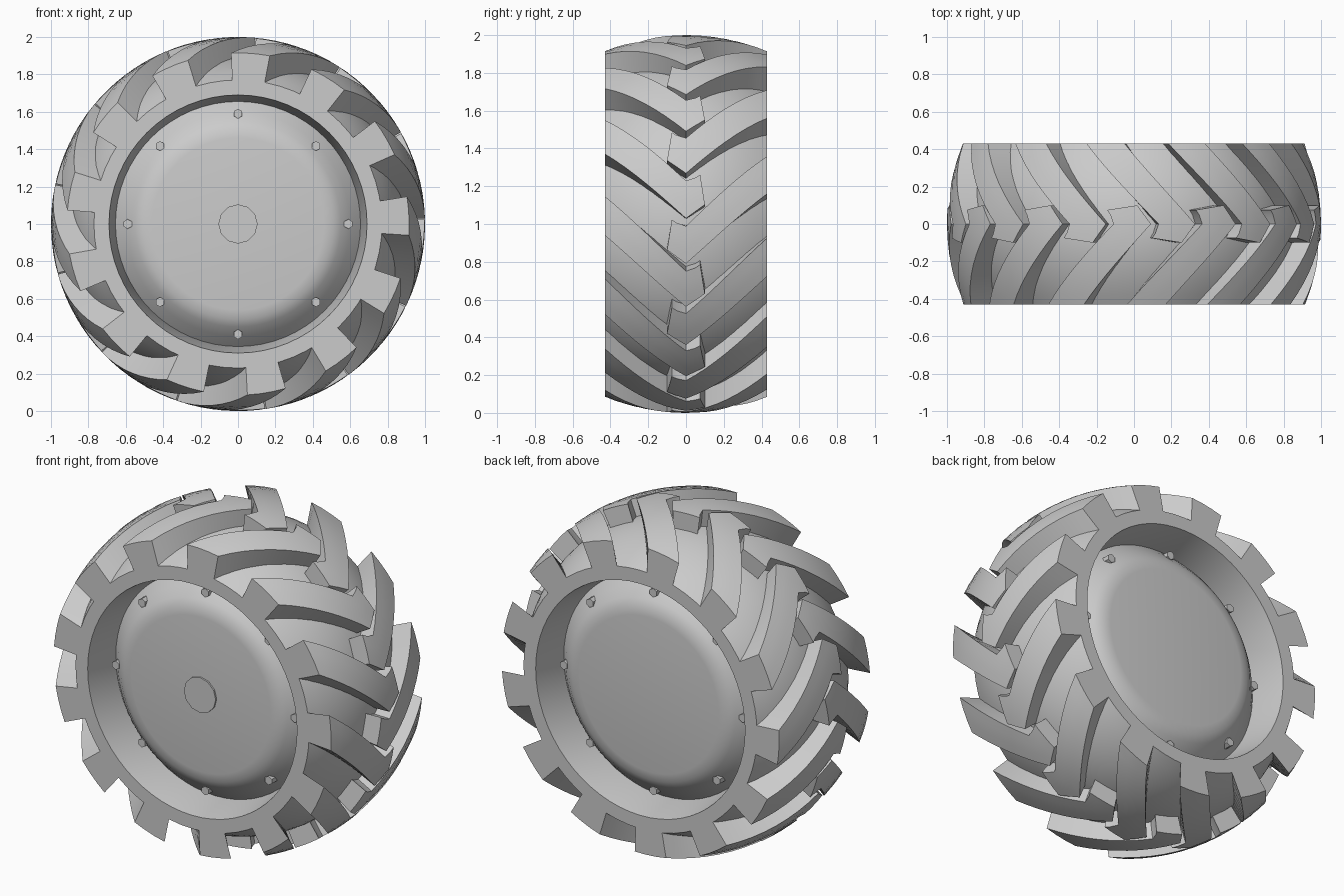
import bpy, bmesh, math
from mathutils import Matrix, Vector

cube = bpy.data.objects.get("Cube")
if cube:
    bpy.data.objects.remove(cube, do_unlink=True)

HALF = 0.43      # half the tyre width
LUGS = 13        # lugs on each side
STEP = 2 * math.pi / LUGS

grey = bpy.data.materials.new("light grey")
grey.use_nodes = True
grey.diffuse_color = (0.6, 0.6, 0.6, 1)
grey.node_tree.nodes["Principled BSDF"].inputs["Base Color"].default_value = (0.6, 0.6, 0.6, 1)


def wheel_point(r, y, a):
    """Point at radius r, a clockwise from the top as seen from the front."""
    return Vector((r * math.sin(a), y, 1 + r * math.cos(a)))


def finish(bm, name, angle=35):
    bmesh.ops.recalc_face_normals(bm, faces=bm.faces)
    mesh = bpy.data.meshes.new(name)
    bm.to_mesh(mesh)
    bm.free()
    ob = bpy.data.objects.new(name, mesh)
    bpy.context.collection.objects.link(ob)
    mesh.materials.append(grey)
    bpy.ops.object.select_all(action="DESELECT")
    ob.select_set(True)
    bpy.context.view_layer.objects.active = ob
    bpy.ops.object.shade_smooth_by_angle(angle=math.radians(angle))
    return ob


def lathe(name, profile, closed, sides=64, angle=35):
    """Spin a (radius, y) profile around the axle; radius 0 makes a pole."""
    bm = bmesh.new()
    rings = []
    for r, y in profile:
        if r == 0:
            rings.append([bm.verts.new((0, y, 1))] * sides)
        else:
            rings.append([bm.verts.new(wheel_point(r, y, 2 * math.pi * i / sides)) for i in range(sides)])
    pairs = list(zip(rings, rings[1:]))
    if closed:
        pairs.append((rings[-1], rings[0]))
    for a, b in pairs:
        for i in range(sides):
            j = (i + 1) % sides
            corners = list(dict.fromkeys((a[i], a[j], b[j], b[i])))
            bm.faces.new(corners)
    return finish(bm, name, angle)


def carcass(y):
    return 0.90 - 0.13 * (y / HALF) ** 2


def crown(y):
    return 1.0 - 0.085 * (y / HALF) ** 2


# Tyre body with flat sidewalls and a tapering opening
tread = [(carcass(HALF * k / 8), HALF * k / 8) for k in range(-8, 9)]
lathe("tyre_body", tread + [(0.69, HALF), (0.655, 0.22), (0.655, -0.22), (0.69, -HALF)], True)

# Dished disc, bulging outwards on both sides
half_disc = [(0, 0.35), (0.46, 0.35), (0.51, 0.343), (0.55, 0.32), (0.60, 0.275), (0.66, 0.21)]
lathe("wheel_disc", half_disc + [(r, -y) for r, y in reversed(half_disc)], False)

# Hub cap on the front
lathe("hub_cap", [(0, -0.36), (0.105, -0.36), (0.105, -0.34), (0, -0.34)], False, 12, 20)


# Tread lugs: a swept arm with a short hooked tip past the middle
def lug_side(y, end, middle, tip):
    if y <= 0:
        return math.radians(middle + (end - middle) * -y / HALF)
    return math.radians(middle + (tip - middle) * y / 0.1)


def add_lug(bm, side, turn):
    rows = []
    for k in range(11):
        y = -HALF + HALF * k / 8 if k <= 8 else 0.05 * (k - 8)
        back = lug_side(y, -30, -6.3, -8.3)
        front = lug_side(y, -17, 5.2, 1)
        section = []
        for m in range(4):
            a = back + (front - back) * m / 3
            # the tip slants back towards its trailing edge
            yy = y - 0.025 * (1 - m / 3) if k == 10 else y
            section.append((crown(yy), yy, a))
        section += [(carcass(y) - 0.04, yy, a) for _, yy, a in reversed(section)]
        rows.append([bm.verts.new(wheel_point(r, side * yy, a + turn)) for r, yy, a in section])
    n = len(rows[0])
    for a, b in zip(rows, rows[1:]):
        for i in range(n):
            j = (i + 1) % n
            bm.faces.new((a[i], a[j], b[j], b[i]))
    bm.faces.new(rows[0])
    bm.faces.new(rows[-1])


for side, name, offset in ((1, "front_lugs", 0), (-1, "back_lugs", 0.5)):
    bm = bmesh.new()
    for i in range(LUGS):
        add_lug(bm, side, (i + offset) * STEP)
    finish(bm, name, 30)

# Wheel nuts around both faces of the disc
for side, name in ((-1, "front_nuts"), (1, "back_nuts")):
    bm = bmesh.new()
    for i in range(8):
        place = Matrix.Translation(wheel_point(0.59, side * 0.285, i * math.pi / 4))
        bmesh.ops.create_cone(bm, cap_ends=True, segments=6, radius1=0.026, radius2=0.026, depth=0.05,
                              matrix=place @ Matrix.Rotation(math.pi / 2, 4, "X"))
    finish(bm, name, 20)
